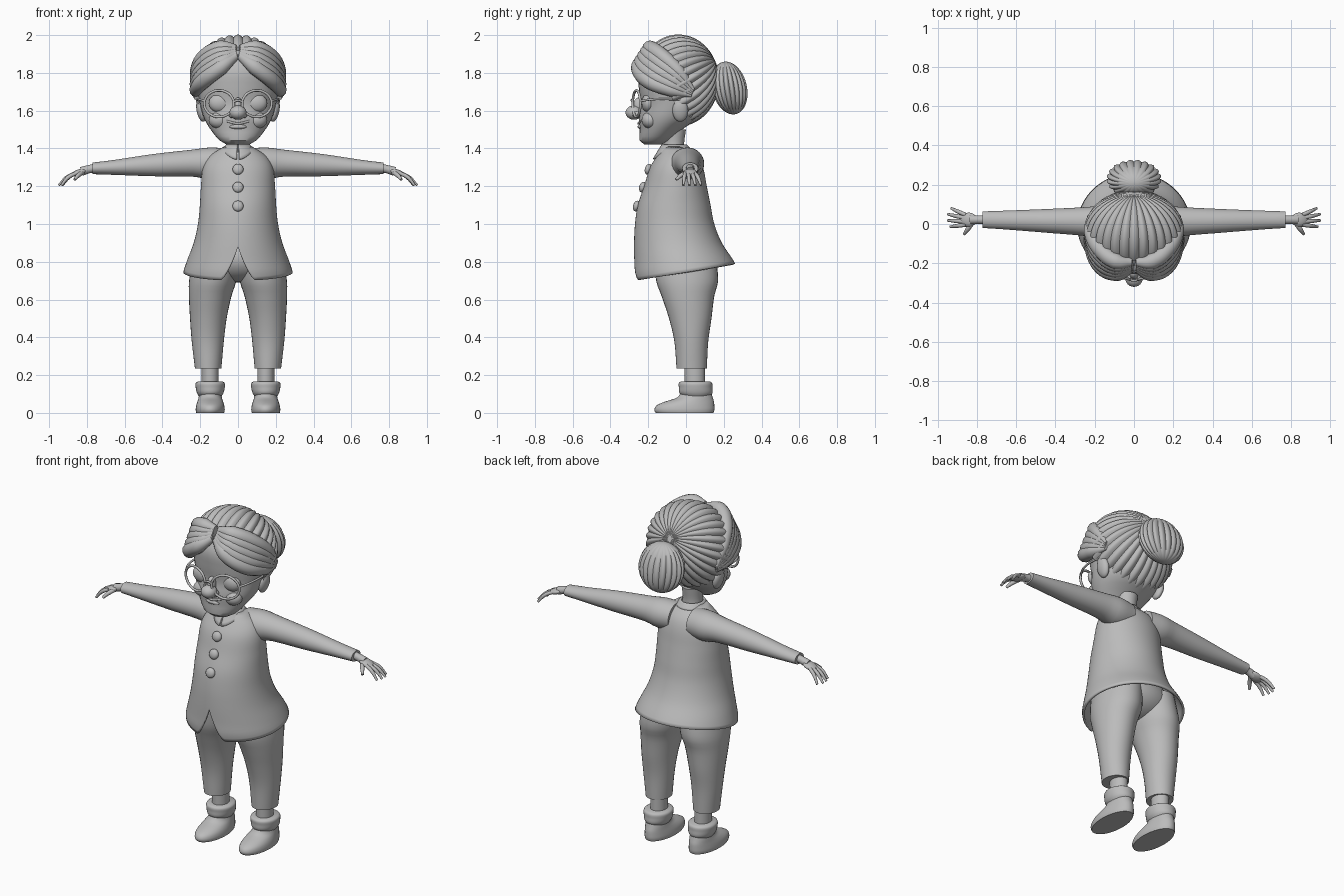
import bpy, bmesh, math
from math import sin, cos, pi, radians
from mathutils import Matrix, Vector

if "Cube" in bpy.data.objects:
    bpy.data.objects.remove(bpy.data.objects["Cube"])

grey = bpy.data.materials.new("plain grey")
grey.use_nodes = True
tone = (0.5, 0.5, 0.5, 1)
grey.diffuse_color = tone
grey.node_tree.nodes["Principled BSDF"].inputs["Base Color"].default_value = tone


def finish(obj, mirror=False, angle=40):
    """Material, smooth shading and optional mirrored twin."""
    obj.data.materials.clear()
    obj.data.materials.append(grey)
    bpy.ops.object.select_all(action='DESELECT')
    obj.select_set(True)
    bpy.context.view_layer.objects.active = obj
    bpy.ops.object.shade_smooth_by_angle(angle=radians(angle))
    if mirror:
        obj.modifiers.new("Mirror", 'MIRROR').use_mirror_merge = False
    return obj


def from_bmesh(name, bm, mirror=False, angle=40):
    bmesh.ops.recalc_face_normals(bm, faces=bm.faces)
    mesh = bpy.data.meshes.new(name)
    bm.to_mesh(mesh)
    bm.free()
    obj = bpy.data.objects.new(name, mesh)
    bpy.context.collection.objects.link(obj)
    return finish(obj, mirror, angle)


def surface(name, point, columns, rows, caps=True, mirror=False, closed=True, angle=40):
    """Grid of rings; point(u, v) gives a position for u, v in 0..1."""
    bm = bmesh.new()
    count = columns if closed else columns + 1
    rings = [[bm.verts.new(point(i / columns, j / rows)) for i in range(count)]
             for j in range(rows + 1)]
    for low, high in zip(rings, rings[1:]):
        for i in range(columns):
            k = (i + 1) % count
            bm.faces.new((low[i], low[k], high[k], high[i]))
    if caps:
        bm.faces.new(rings[0])
        bm.faces.new(rings[-1])
    return from_bmesh(name, bm, mirror, angle)


def spline(keys, t):
    """Smooth interpolation of key rows by their first value."""
    last = len(keys) - 1
    i = max(0, min(last - 1, sum(k[0] <= t for k in keys) - 1))
    a, b = keys[i], keys[i + 1]
    before, after = keys[max(i - 1, 0)], keys[min(i + 2, last)]
    h = b[0] - a[0]
    s = (t - a[0]) / h
    out = []
    for p, q, r, w in list(zip(before, a, b, after))[1:]:
        m = (r - p) / (b[0] - before[0]) * h
        n = (w - q) / (after[0] - a[0]) * h
        out.append(q + s * m + s * s * (3 * (r - q) - 2 * m - n)
                   + s ** 3 * (2 * (q - r) + m + n))
    return out


def section(keys, t, turn):
    """Ellipse point: returns (centred coordinate, ranged coordinate)."""
    low, high, centre, half = spline(keys, t)
    return centre + half * cos(turn), (low + high) / 2 + (high - low) / 2 * sin(turn)


def loft(name, keys, axis="z", mirror=False, rows=24, columns=32):
    """Rows are (z, y min, y max, x centre, half width), or (x, z min, z max, y centre, half)."""
    def point(u, v):
        t = keys[0][0] + (keys[-1][0] - keys[0][0]) * v
        a, b = section(keys, t, 2 * pi * u)
        return (a, b, t) if axis == "z" else (t, a, b)
    return surface(name, point, columns, rows, mirror=mirror)


def blob(name, loc, size, tilt=0, mirror=False, axis="Y"):
    bm = bmesh.new()
    matrix = (Matrix.Translation(loc) @ Matrix.Rotation(radians(tilt), 4, axis)
              @ Matrix.Diagonal((*size, 1)))
    bmesh.ops.create_uvsphere(bm, u_segments=24, v_segments=14, radius=1, matrix=matrix)
    return from_bmesh(name, bm, mirror)


def tube(name, points, width, taper=None, mirror=False, cyclic=False):
    curve = bpy.data.curves.new(name, 'CURVE')
    curve.dimensions = '3D'
    curve.bevel_depth, curve.bevel_resolution = width, 4
    curve.use_fill_caps = True
    line = curve.splines.new('BEZIER')
    line.bezier_points.add(len(points) - 1)
    line.use_cyclic_u, line.resolution_u = cyclic, 8
    for i, (knot, p) in enumerate(zip(line.bezier_points, points)):
        knot.co = p
        knot.handle_left_type = knot.handle_right_type = 'AUTO'
        knot.radius = taper[i] if taper else 1
    obj = bpy.data.objects.new(name, curve)
    bpy.context.collection.objects.link(obj)
    bpy.ops.object.select_all(action='DESELECT')
    obj.select_set(True)
    bpy.context.view_layer.objects.active = obj
    bpy.ops.object.convert(target='MESH')
    return finish(bpy.context.view_layer.objects.active, mirror)


# Head, neck and face
loft("head", [(1.42, -.22, -.13, 0, .06), (1.44, -.245, -.09, 0, .095), (1.5, -.245, -.02, 0, .145),
              (1.56, -.25, .06, 0, .18), (1.63, -.24, .1, 0, .2), (1.72, -.25, .13, 0, .215),
              (1.82, -.25, .13, 0, .21), (1.9, -.2, .09, 0, .16), (1.95, -.12, .03, 0, .07)])
loft("neck", [(1.34, -.13, .0, 0, .065), (1.42, -.12, -.01, 0, .055), (1.5, -.13, .0, 0, .06)], rows=8)
blob("nose", (0, -.275, 1.59), (.045, .045, .038))
blob("nose_bridge", (0, -.25, 1.625), (.024, .03, .045))
blob("nostril", (.03, -.262, 1.58), (.02, .025, .02), mirror=True)
blob("eyelid", (.095, -.2, 1.64), (.06, .035, .05), mirror=True)
blob("cheek", (.1, -.19, 1.55), (.055, .045, .045), mirror=True)
blob("ear", (.195, -.03, 1.6), (.024, .042, .06), 12, mirror=True)
blob("lower_lip", (0, -.24, 1.515), (.045, .016, .013))
tube("mouth", [(-.06, -.237, 1.545), (0, -.252, 1.532), (.06, -.237, 1.545)], .006)

# Glasses
rim = [(.1 + .078 * cos(k * pi / 6), -.262 + .02 * cos(k * pi / 6), 1.637 + .07 * sin(k * pi / 6))
       for k in range(12)]
tube("glasses_rim", rim, .007, mirror=True, cyclic=True)
tube("glasses_bridge", [(-.025, -.282, 1.645), (0, -.288, 1.655), (.025, -.282, 1.645)], .006)
tube("glasses_temple", [(.175, -.245, 1.65), (.205, -.18, 1.66), (.215, -.03, 1.66)], .006, mirror=True)

# Ribbed hair gathered into a bun
pole = Vector((0, cos(radians(25)), sin(radians(25))))
rise = Vector((0, -pole.z, pole.y))
side = Vector((1, 0, 0))


def hair_point(u, v):
    turn, spread = 2 * pi * u, radians(2 + 106 * v)
    d = pole * cos(spread) + (side * cos(turn) + rise * sin(turn)) * sin(spread)
    rib = 1 - .06 * sin(spread) * (1 - abs(sin(15 * turn)))
    return (.255 * d.x * rib, -.04 + .215 * d.y * rib, 1.76 + .243 * d.z * rib)


def bun_point(u, v):
    turn, fall = 2 * pi * u, radians(3 + 174 * v)
    rib = 1 - .1 * sin(fall) * (1 - abs(sin(10 * turn)))
    flat = sin(fall) * rib
    return (.14 * flat * cos(turn), .23 + .095 * flat * sin(turn) - .02 * cos(fall),
            1.72 + .14 * cos(fall))


surface("hair_cap", hair_point, 240, 28, angle=50)
surface("hair_bun", bun_point, 160, 22, angle=50)

# Fringe locks swept from the parting to the sides
lower = [(.01, -.225, 1.89), (.09, -.25, 1.83), (.18, -.2, 1.76), (.222, -.08, 1.71), (.225, .03, 1.68)]
upper = [(.01, -.195, 1.93), (.09, -.19, 1.93), (.17, -.13, 1.89), (.22, -.04, 1.81), (.23, .04, 1.71)]
for k in range(5):
    path = [Vector(a).lerp(Vector(b), k / 4) for a, b in zip(lower, upper)]
    tube("fringe_lock", path, .042, (.5, 1, 1, .85, .2), mirror=True)

# Coat with tilted hem and front notch
coat = [(.68, -.262, .29, 0, .29), (.74, -.275, .28, 0, .29), (.8, -.275, .255, 0, .272),
        (.9, -.275, .19, 0, .235), (1, -.27, .15, 0, .212), (1.1, -.255, .13, 0, .202),
        (1.2, -.222, .11, 0, .196), (1.3, -.19, .09, 0, .185), (1.36, -.155, .06, 0, .15),
        (1.41, -.125, .0, 0, .075)]


def coat_point(u, v):
    turn = 2 * pi * u
    hem = .745 + .045 * sin(turn)
    if sin(turn) < 0:
        hem += .18 * max(0, 1 - abs(.28 * cos(turn)) / .085) ** 1.3
    z = hem + (1.41 - hem) * v
    return (*section(coat, z, turn), z)


body = surface("coat_body", coat_point, 120, 36, caps=False)
shell = body.modifiers.new("Cloth", 'SOLIDIFY')
shell.thickness, shell.offset = .012, -1
loft("sleeve", [(.06, 1.24, 1.4, .0, .085), (.15, 1.235, 1.405, .008, .088), (.23, 1.25, 1.395, .012, .075),
                (.45, 1.253, 1.37, .016, .06), (.65, 1.26, 1.34, .02, .048), (.77, 1.264, 1.325, .022, .042)],
     "x", True)


# Collar, split at the front
def collar_point(u, v):
    turn = -pi / 2 + .06 + (2 * pi - .12) * u
    front = max(0, -sin(turn)) ** 3
    wide = .064 + (.026 + .012 * front) * v
    return (wide * cos(turn), -.062 + (wide + .004 + .008 * front * v) * sin(turn),
            1.42 - (.03 + .045 * front) * v)


collar = surface("collar", collar_point, 48, 4, caps=False, closed=False)
collar.modifiers.new("Cloth", 'SOLIDIFY').thickness = .012
for height in (1.29, 1.195, 1.095):
    blob("button", (0, spline(coat, height)[0] - .006, height), (.029, .018, .029), -15, axis="X")

# Hands
tube("wrist", [(.74, .022, 1.298), (.79, .022, 1.29), (.83, .022, 1.278)], .024, (1, .9, 1), True)
blob("palm", (.842, .022, 1.272), (.045, .036, .017), 18, True)
for reach, base, tip in ((.93, .046, .08), (.948, .03, .05), (.948, .012, .018), (.935, -.004, -.014)):
    tube("finger", [(.855, base, 1.27), ((reach + .86) / 2, (base + tip) / 2, 1.248), (reach, tip, 1.205)],
         .0105, (1, 1, .6), True)
tube("thumb", [(.82, .01, 1.275), (.845, -.025, 1.258), (.865, -.052, 1.235)], .012, (1, 1, .6), True)

# Trousers, ankles and boots
loft("trouser_leg", [(.235, -.05, .11, .158, .07), (.38, -.062, .118, .16, .085), (.5, -.09, .135, .157, .097),
                     (.62, -.13, .15, .147, .113), (.7, -.158, .17, .134, .125), (.85, -.17, .155, .115, .12)],
     mirror=True)
blob("hips", (0, .0, .82), (.22, .16, .13))
loft("ankle", [(.1, -.005, .1, .147, .045), (.26, -.01, .1, .147, .045)], mirror=True, rows=4)
loft("shoe", [(0, -.16, .145, .147, .074), (.015, -.168, .15, .147, .077), (.04, -.155, .15, .147, .074),
              (.06, -.11, .148, .147, .068), (.08, -.05, .142, .147, .062), (.12, -.02, .13, .147, .056)],
     mirror=True, rows=16)
loft("boot_cuff", [(.085, -.015, .125, .147, .058), (.105, -.035, .14, .147, .07), (.135, -.038, .14, .147, .077),
                   (.158, -.038, .138, .147, .077), (.166, -.028, .128, .147, .066)], mirror=True, rows=14)
